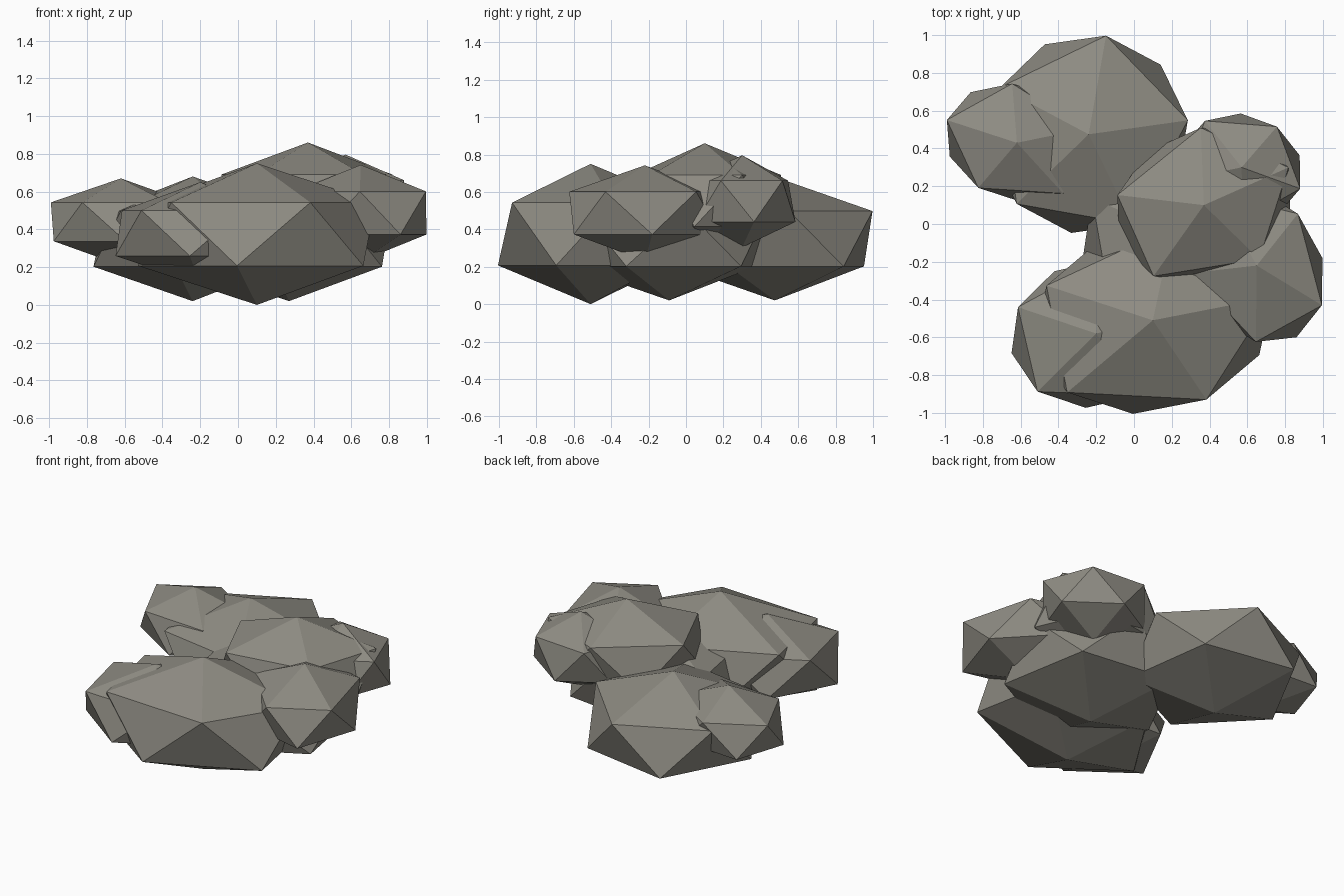
import bpy
from math import radians

cube = bpy.data.objects.get("Cube")
if cube:
    bpy.data.objects.remove(cube, do_unlink=True)

# One warm grey for the whole cluster
grey = bpy.data.materials.new("warm_grey")
grey.use_nodes = True
colour = (0.27, 0.26, 0.225, 1)
grey.diffuse_color = colour
bsdf = next(n for n in grey.node_tree.nodes if n.type == "BSDF_PRINCIPLED")
bsdf.inputs["Base Color"].default_value = colour
bsdf.inputs["Roughness"].default_value = 0.9

RING = 0.894  # ring radius of a unit icosahedron


def puff(name, centre, ring_x, ring_y, half_height, turn):
    """A flattened, flat-shaded icosahedron turned about z."""
    bpy.ops.mesh.primitive_ico_sphere_add(subdivisions=1, radius=1, location=centre)
    ob = bpy.context.object
    ob.name = name
    ob.scale = (ring_x / RING, ring_y / RING, half_height)
    ob.rotation_euler.z = radians(turn)
    ob.data.materials.append(grey)
    return ob


# Large puffs: front, middle, back and the raised one on top
puff("front_puff", (0.10, -0.51, 0.375), 0.64, 0.49, 0.375, 11)
puff("middle_puff", (0.27, -0.09, 0.35), 0.55, 0.53, 0.33, 10)
puff("back_puff", (-0.24, 0.475, 0.35), 0.53, 0.53, 0.33, 8)
puff("top_puff", (0.37, 0.10, 0.553), 0.49, 0.40, 0.307, 24)

# Smaller puffs tucked against the large ones
puff("front_side_puff", (-0.20, -0.58, 0.38), 0.46, 0.39, 0.27, 13)
puff("left_side_puff", (0.65, -0.22, 0.487), 0.434, 0.34, 0.255, 119)
puff("back_side_puff", (-0.62, 0.43, 0.44), 0.39, 0.305, 0.23, 162)
puff("top_side_puff", (0.57, 0.30, 0.55), 0.33, 0.28, 0.246, -20)
